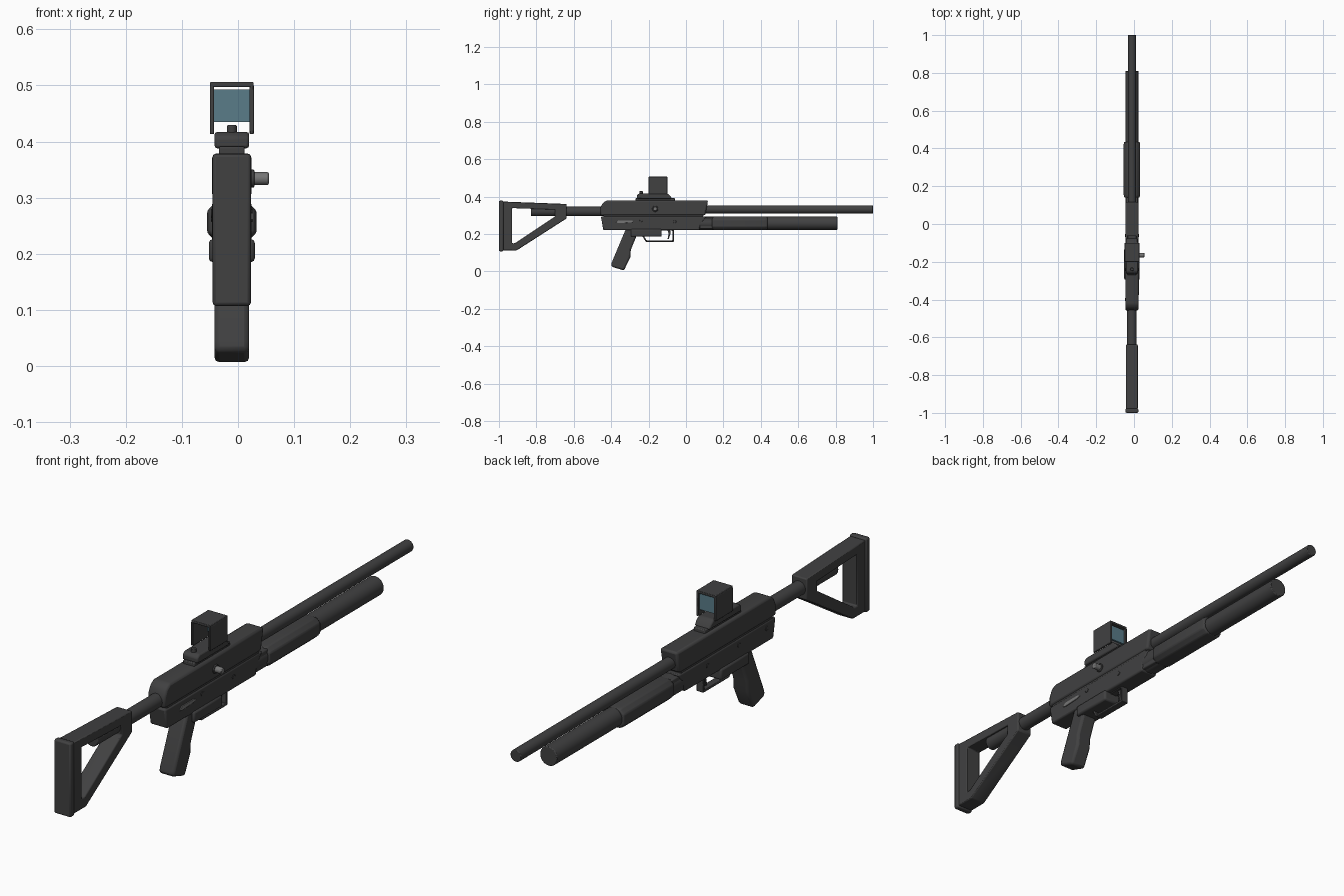
import bpy, bmesh, math
from mathutils import Matrix, Vector

if "Cube" in bpy.data.objects:
    bpy.data.objects.remove(bpy.data.objects["Cube"])

CX = -0.011  # centre plane of the body


def mat(name, r, g, b):
    m = bpy.data.materials.new(name)
    m.diffuse_color = (r, g, b, 1)
    m.use_nodes = True
    m.node_tree.nodes["Principled BSDF"].inputs["Base Color"].default_value = m.diffuse_color
    return m


DARK = mat("dark grey", 0.052, 0.052, 0.053)
STEEL = mat("light steel", 0.18, 0.18, 0.18)
GLASS = mat("blue glass", 0.10, 0.20, 0.25)


def finish(name, bm, m, bevel=0.0, seg=2):
    bmesh.ops.recalc_face_normals(bm, faces=bm.faces)
    me = bpy.data.meshes.new(name)
    bm.to_mesh(me)
    bm.free()
    ob = bpy.data.objects.new(name, me)
    bpy.context.collection.objects.link(ob)
    me.materials.append(m)
    if bevel:
        b = ob.modifiers.new("bevel", 'BEVEL')
        b.width, b.segments, b.limit_method = bevel, seg, 'ANGLE'
        b.angle_limit = math.radians(25)
    bpy.ops.object.select_all(action='DESELECT')
    ob.select_set(True)
    bpy.context.view_layer.objects.active = ob
    bpy.ops.object.shade_smooth_by_angle(angle=math.radians(35))
    return ob


def profile(name, pts, half, m=DARK, bevel=0.006, cx=CX, hole=None):
    """Side outline in (y, z), extruded across x; a hole has as many points as the outline."""
    bm = bmesh.new()
    side = lambda x, ps: [bm.verts.new((x, y, z)) for y, z in ps]
    a, b = side(cx - half, pts), side(cx + half, pts)
    n = len(pts)
    if hole:
        c, d = side(cx - half, hole), side(cx + half, hole)
    else:
        bm.faces.new(a)
        bm.faces.new(b)
    for i in range(n):
        j = (i + 1) % n
        bm.faces.new((a[i], a[j], b[j], b[i]))
        if hole:
            bm.faces.new((c[i], c[j], d[j], d[i]))
            bm.faces.new((a[i], a[j], c[j], c[i]))
            bm.faces.new((b[i], b[j], d[j], d[i]))
    return finish(name, bm, m, bevel)


def box(name, y0, y1, z0, z1, half, m=DARK, bevel=0.004, cx=CX):
    return profile(name, [(y0, z0), (y1, z0), (y1, z1), (y0, z1)], half, m, bevel, cx)


def rod(name, p, q, r, m=DARK, bevel=0.003, sides=32):
    p, q = Vector(p), Vector(q)
    bm = bmesh.new()
    rot = (q - p).to_track_quat('Z', 'Y').to_matrix().to_4x4()
    bmesh.ops.create_cone(bm, cap_ends=True, segments=sides, radius1=r, radius2=r,
                          depth=(q - p).length, matrix=Matrix.Translation((p + q) / 2) @ rot)
    return finish(name, bm, m, bevel)


# barrel and tube below it
rod("barrel", (CX, 0.05, 0.331), (CX, 1.0, 0.331), 0.022)
rod("lower_tube", (CX, 0.05, 0.257), (CX, 0.81, 0.257), 0.035)

# sliding forend with chamfered cross-section
fore = [(-0.026, -0.037), (0.026, -0.037), (0.044, -0.020), (0.044, 0.020),
        (0.026, 0.037), (-0.026, 0.037), (-0.044, 0.020), (-0.044, -0.020)]
bm = bmesh.new()
rings = [[bm.verts.new((CX + x * s, y, 0.257 + z * s)) for x, z in fore]
         for y, s in ((0.14, 0.90), (0.155, 1.0), (0.42, 1.0), (0.435, 0.93))]
for r0, r1 in zip(rings, rings[1:]):
    for i in range(8):
        bm.faces.new((r0[i], r0[(i + 1) % 8], r1[(i + 1) % 8], r1[i]))
bm.faces.new(rings[0])
bm.faces.new(rings[-1])
finish("forend", bm, DARK, 0.004)
box("forend_collar", 0.06, 0.15, 0.226, 0.288, 0.031)

# receiver halves and the core in the seam
profile("upper_receiver", [(-0.458, 0.299), (0.103, 0.299), (0.118, 0.379), (-0.425, 0.379),
                           (-0.445, 0.366), (-0.458, 0.338)], 0.035, bevel=0.008)
profile("lower_receiver", [(-0.442, 0.22), (0.072, 0.22), (0.078, 0.252), (0.110, 0.294),
                           (-0.455, 0.294)], 0.035)
box("receiver_core", -0.44, 0.09, 0.28, 0.31, 0.031, bevel=0)

# trigger housing, grip, guard and trigger
profile("trigger_housing", [(-0.295, 0.185), (-0.13, 0.185), (-0.13, 0.226), (-0.295, 0.226)],
        0.041, bevel=0.007)
profile("grip", [(-0.318, 0.235), (-0.25, 0.235), (-0.262, 0.195), (-0.295, 0.115),
                 (-0.298, 0.075), (-0.332, 0.004), (-0.40, 0.026), (-0.398, 0.045)],
        0.031, bevel=0.009)
profile("trigger_guard", [(-0.235, 0.19), (-0.215, 0.158), (-0.065, 0.158), (-0.065, 0.225), (-0.235, 0.225)],
        0.014, bevel=0.002, hole=[(-0.227, 0.192), (-0.211, 0.166), (-0.072, 0.166), (-0.072, 0.217), (-0.227, 0.217)])
profile("trigger", [(-0.10, 0.225), (-0.085, 0.225), (-0.083, 0.20), (-0.092, 0.172),
                    (-0.099, 0.173), (-0.093, 0.20)], 0.006, bevel=0.001)

# bolt handle
rod("bolt_base", (0.020, -0.165, 0.334), (0.029, -0.165, 0.334), 0.016, DARK, 0.002)
rod("bolt_stem", (0.018, -0.165, 0.334), (0.034, -0.165, 0.334), 0.007, STEEL, 0.001)
rod("bolt_knob", (0.026, -0.165, 0.334), (0.055, -0.165, 0.334), 0.0115, STEEL, 0.003)

# selector plates and pins on both sides
for s, label in ((1, "right"), (-1, "left")):
    x = CX + s * 0.035
    if s > 0:
        profile("selector_" + label, [(-0.375, 0.261), (-0.36, 0.257), (-0.29, 0.261), (-0.278, 0.266),
                                      (-0.29, 0.273), (-0.36, 0.273)], 0.003, STEEL, 0.001, cx=x)
    for i, (y, z) in enumerate(((-0.24, 0.272), (-0.06, 0.265), (-0.40, 0.272))):
        if s < 0 or i < 2:
            rod(f"pin_{label}_{i}", (x - 0.002, y, z), (x + 0.002, y, z), 0.008, STEEL if s > 0 and i > 9 else DARK, 0.001, 16)

# sight mount and knob
box("sight_rail", -0.27, -0.06, 0.372, 0.391, 0.023, bevel=0.003)
profile("sight_base", [(-0.262, 0.388), (-0.075, 0.388), (-0.085, 0.405), (-0.10, 0.417),
                       (-0.25, 0.417), (-0.262, 0.408)], 0.031, bevel=0.005)
rod("sight_knob", (CX, -0.24, 0.41), (CX, -0.24, 0.429), 0.009, DARK, 0.002, 20)

# sight hood and glass
for s, label in ((1, "right"), (-1, "left")):
    box("hood_wall_" + label, -0.20, -0.10, 0.413, 0.501, 0.0038, bevel=0.002, cx=CX + s * 0.0355)
box("hood_top", -0.20, -0.10, 0.497, 0.506, 0.039, bevel=0.002)
box("sight_glass", -0.116, -0.108, 0.435, 0.493, 0.033, GLASS, 0)

# buffer tube and skeleton stock
rod("stock_tube", (CX, -0.83, 0.320), (CX, -0.44, 0.320), 0.0255)
profile("stock_frame", [(-0.978, 0.373), (-0.638, 0.360), (-0.638, 0.283), (-0.905, 0.112), (-0.978, 0.112)],
        0.031, bevel=0.004,
        hole=[(-0.93, 0.338), (-0.70, 0.330), (-0.70, 0.293), (-0.915, 0.150), (-0.93, 0.150)])
box("butt_pad", -1.0, -0.976, 0.107, 0.378, 0.034, bevel=0.006)
